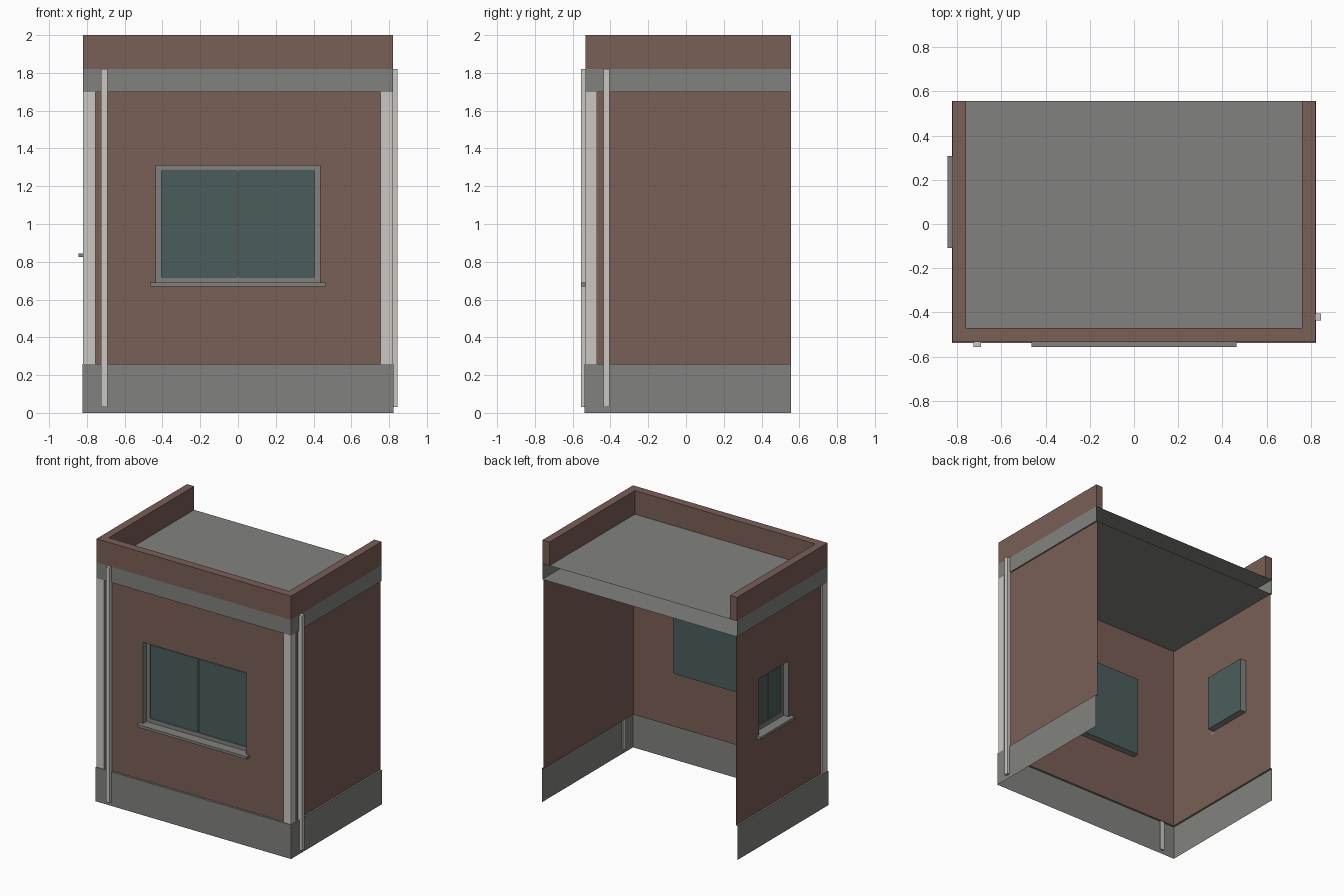
import bpy
import bmesh

if "Cube" in bpy.data.objects:
    bpy.data.objects.remove(bpy.data.objects["Cube"], do_unlink=True)


def material(name, rgb):
    m = bpy.data.materials.new(name)
    m.use_nodes = True
    m.diffuse_color = (*rgb, 1)
    m.node_tree.nodes["Principled BSDF"].inputs["Base Color"].default_value = (*rgb, 1)
    return m


BRICK = material("brown brick", (0.195, 0.112, 0.095))
GREY = material("concrete grey", (0.222, 0.222, 0.212))
PALE = material("pale trim", (0.6, 0.57, 0.545))
GLASS = material("dark teal glass", (0.072, 0.108, 0.108))

# Main dimensions: outer trim, recessed wall and plinth half widths and fronts
BACK = 0.557
TRIM_X, TRIM_Y = 0.82, -0.533
WALL_X, WALL_Y = 0.81, -0.523
BASE_X, BASE_Y = 0.824, -0.538
BASE_TOP, BAND_LOW, BAND_TOP, TOP = 0.26, 1.70, 1.82, 2.0


def finish(name, bm, mat):
    bmesh.ops.remove_doubles(bm, verts=bm.verts, dist=0.0001)
    mesh = bpy.data.meshes.new(name)
    bm.to_mesh(mesh)
    bm.free()
    mesh.materials.append(mat)
    obj = bpy.data.objects.new(name, mesh)
    bpy.context.collection.objects.link(obj)
    return obj


def quad(bm, *points):
    return bm.faces.new([bm.verts.new(p) for p in points])


def add_strip(bm, path, z0, z1):
    for (ax, ay), (bx, by) in zip(path, path[1:]):
        quad(bm, (ax, ay, z0), (bx, by, z0), (bx, by, z1), (ax, ay, z1))


def add_box(bm, lo, hi):
    verts = bmesh.ops.create_cube(bm, size=1)["verts"]
    for v in verts:
        v.co = [lo[i] if v.co[i] < 0 else hi[i] for i in range(3)]


def box(name, lo, hi, mat):
    bm = bmesh.new()
    add_box(bm, [min(p) for p in zip(lo, hi)], [max(p) for p in zip(lo, hi)])
    return finish(name, bm, mat)


def u_path(x, front):
    return [(-x, BACK), (-x, front), (x, front), (x, BACK)]


def sheet(name, x, front, z, mat):
    bm = bmesh.new()
    quad(bm, *[(px, py, z) for px, py in u_path(x, front)])
    return finish(name, bm, mat)


# Each wall maps (along, inward depth, height) to world space
def front_map(u, d, z):
    return (u, WALL_Y + d, z)


def left_map(u, d, z):
    return (-WALL_X + d, u, z)


def wall_with_opening(name, place, u0, u1, hole):
    a, b, lo, hi = hole
    bm = bmesh.new()
    rects = [(u0, a, BASE_TOP, BAND_LOW), (b, u1, BASE_TOP, BAND_LOW),
             (a, b, BASE_TOP, lo), (a, b, hi, BAND_LOW)]
    for p, q, r, s in rects:
        quad(bm, place(p, 0, r), place(q, 0, r), place(q, 0, s), place(p, 0, s))
    finish(name, bm, BRICK)


def window(name, place, hole, depth=0.05, rim=0.03):
    a, b, lo, hi = hole
    # Reveal running inward from the wall face
    bm = bmesh.new()
    ring = [(a, lo), (b, lo), (b, hi), (a, hi)]
    for (p, r), (q, s) in zip(ring, ring[1:] + ring[:1]):
        quad(bm, place(p, 0, r), place(p, depth, r), place(q, depth, s), place(q, 0, s))
    finish(name + "_reveal", bm, GREY)
    # Glass pane
    bm = bmesh.new()
    quad(bm, *[place(u, depth, z) for u, z in ring])
    finish(name + "_glass", bm, GLASS)
    # Frame bars and centre mullion
    mid = (a + b) / 2
    bars = [(a, a + rim, lo, hi), (b - rim, b, lo, hi),
            (a + rim, b - rim, lo, lo + rim), (a + rim, b - rim, hi - rim, hi),
            (mid - 0.005, mid + 0.005, lo + rim, hi - rim)]
    bm = bmesh.new()
    for p, q, r, s in bars:
        add_box(bm, place(p, depth - 0.008, r), place(q, depth - 0.001, s))
    finish(name + "_frame", bm, GREY)
    # Projecting sill
    box(name + "_sill", place(a - 0.028, -0.034, lo - 0.02), place(b + 0.028, 0, lo), GREY)


# Brick walls
front_hole = (-0.435, 0.435, 0.69, 1.31)
left_hole = (-0.08, 0.28, 0.845, 1.27)
wall_with_opening("front_wall", front_map, -WALL_X, WALL_X, front_hole)
wall_with_opening("window_side_wall", left_map, WALL_Y, BACK, left_hole)
bm = bmesh.new()
add_strip(bm, [(WALL_X, WALL_Y), (WALL_X, BACK)], BASE_TOP, BAND_LOW)
finish("plain_side_wall", bm, BRICK)

window("front_window", front_map, front_hole)
window("side_window", left_map, left_hole)

# Plinth with a narrow ledge up to the wall
bm = bmesh.new()
outer, inner = u_path(BASE_X, BASE_Y), u_path(WALL_X, WALL_Y)
add_strip(bm, outer, 0, BASE_TOP)
for i in range(3):
    quad(bm, *[(x, y, BASE_TOP) for x, y in (outer[i], outer[i + 1], inner[i + 1], inner[i])])
finish("plinth", bm, GREY)

# Concrete band, ceiling and roof
bm = bmesh.new()
add_strip(bm, u_path(TRIM_X, TRIM_Y), BAND_LOW, BAND_TOP)
finish("concrete_band", bm, GREY)
sheet("ceiling", TRIM_X, TRIM_Y, BAND_LOW, GREY)
sheet("roof", TRIM_X, TRIM_Y, BAND_TOP, GREY)

# Parapet around three sides
bm = bmesh.new()
outer, inner = u_path(TRIM_X, TRIM_Y), u_path(0.76, -0.47)
add_strip(bm, outer + inner[::-1] + outer[:1], BAND_TOP, TOP)
for i in range(3):
    quad(bm, *[(x, y, TOP) for x, y in (outer[i], outer[i + 1], inner[i + 1], inner[i])])
finish("parapet", bm, BRICK)

# Pale corner strips wrapping both front corners
for side, label in ((-1, "right"), (1, "left")):
    bm = bmesh.new()
    path = [(WALL_X, -0.47), (TRIM_X, -0.47), (TRIM_X, TRIM_Y), (0.755, TRIM_Y), (0.755, WALL_Y)]
    add_strip(bm, [(side * x, y) for x, y in path], BASE_TOP, BAND_LOW)
    finish(label + "_corner_strip", bm, PALE)

# Square downpipes
box("front_downpipe", (-0.725, -0.557, 0.03), (-0.692, -0.527, BAND_TOP), PALE)
box("side_downpipe", (0.814, -0.437, 0.03), (0.845, -0.404, BAND_TOP), PALE)
